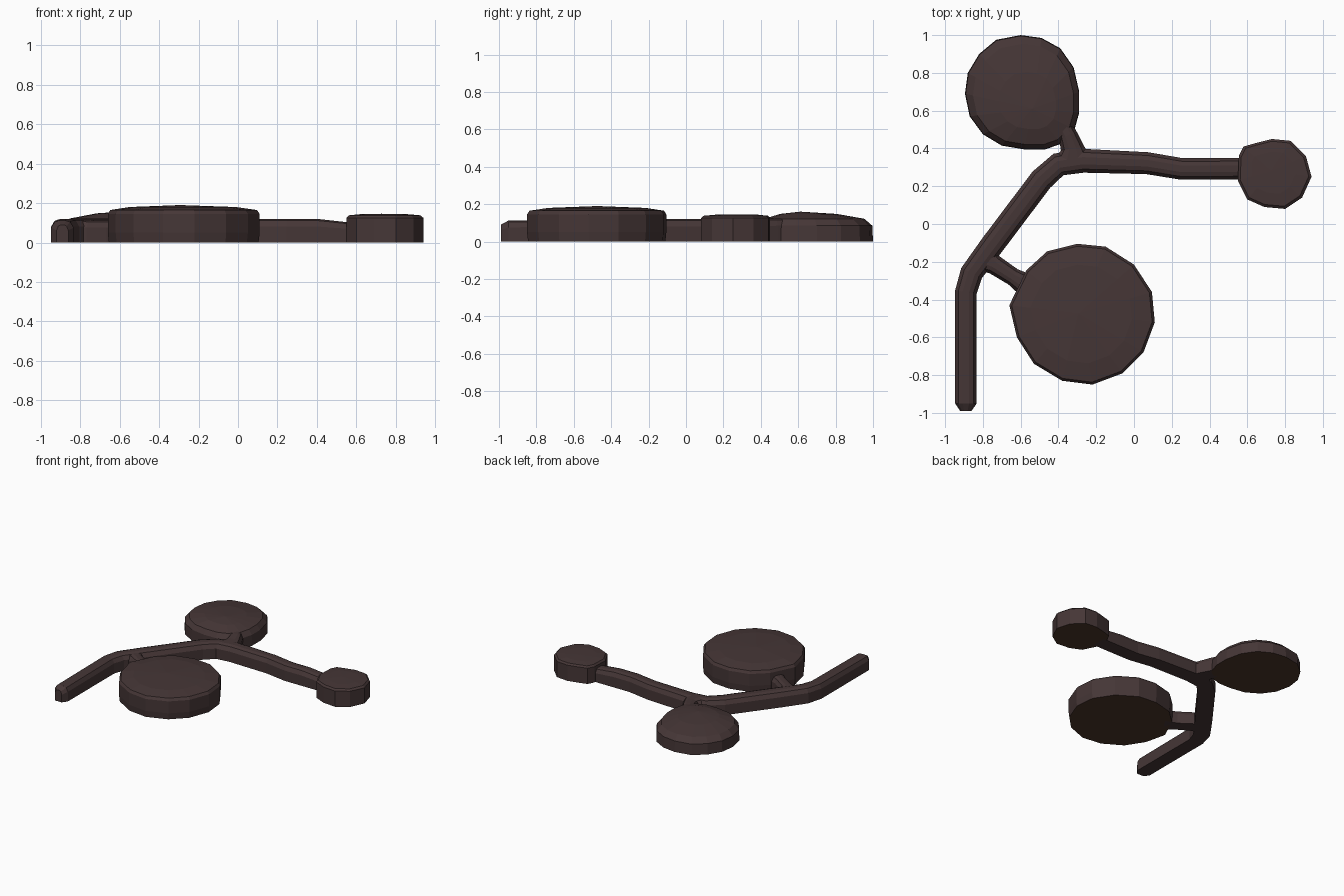
import bpy, bmesh
from mathutils import Vector

if "Cube" in bpy.data.objects:
    bpy.data.objects.remove(bpy.data.objects["Cube"])


def material(name, rgb):
    m = bpy.data.materials.new(name)
    m.diffuse_color = (*rgb, 1)
    m.use_nodes = True
    m.node_tree.nodes["Principled BSDF"].inputs["Base Color"].default_value = m.diffuse_color
    return m


BARK = material("dark bark", (0.06, 0.037, 0.037))
UNDER = material("brown underside", (0.072, 0.035, 0.021))


def finish(bm, name, mats):
    bmesh.ops.recalc_face_normals(bm, faces=bm.faces)
    for f in bm.faces:
        if len(mats) > 1 and f.normal.z < -0.9:
            f.material_index = 1
    me = bpy.data.meshes.new(name)
    bm.to_mesh(me)
    bm.free()
    for m in mats:
        me.materials.append(m)
    ob = bpy.data.objects.new(name, me)
    bpy.context.collection.objects.link(ob)
    return ob


def skin(bm, rings):
    for a, b in zip(rings, rings[1:]):
        n = len(a)
        for i in range(n):
            j = (i + 1) % n
            bm.faces.new((a[i], a[j], b[j], b[i]))


def pad(name, outline, levels, peak):
    """Faceted disc: outline scaled about its centre at each (scale, z) level."""
    bm = bmesh.new()
    pts = [Vector(p) for p in outline]
    c = sum(pts, Vector((0, 0))) / len(pts)
    tip = c + Vector(peak[:2])
    rings = []
    for s, z in levels:
        centre = c.lerp(tip, 1 - s)
        rings.append([bm.verts.new((*(centre + (p - c) * s), z)) for p in pts])
    skin(bm, rings)
    bm.faces.new(rings[0])
    top = bm.verts.new((*tip, peak[2]))
    r = rings[-1]
    for i in range(len(r)):
        bm.faces.new((r[i], r[(i + 1) % len(r)], top))
    return finish(bm, name, [BARK, UNDER])


# half-width fraction, height fraction of the flat-bottomed branch section
SECTION = [(-1, 0), (-1, .68), (-.7, .93), (-.3, 1), (.3, 1), (.7, .93), (1, .68), (1, 0)]


def branch(name, path):
    """Sweep the section along (x, y, half width, height) with mitred corners."""
    bm = bmesh.new()
    pts = [Vector(p[:2]) for p in path]
    rings = []
    for i, (x, y, w, h) in enumerate(path):
        d0 = (pts[i] - pts[max(i - 1, 0)]).normalized()
        d1 = (pts[min(i + 1, len(pts) - 1)] - pts[i]).normalized()
        t = (d0 + d1).normalized()
        d = d1 if d1.length else d0
        k = w / max(0.5, t.dot(d))
        n = Vector((t.y, -t.x))
        rings.append([bm.verts.new((x + n.x * u * k, y + n.y * u * k, v * h))
                      for u, v in SECTION])
    skin(bm, rings)
    bm.faces.new(rings[0])
    bm.faces.new(rings[-1])
    return finish(bm, name, [BARK])


# main branch and the two short stems
branch("main_branch", [
    (-.89, -.99, .03, .09), (-.89, -.95, .057, .112), (-.89, -.36, .057, .118),
    (-.86, -.26, .06, .12), (-.75, -.11, .063, .12), (-.49, .235, .063, .12),
    (-.40, .315, .06, .12), (-.27, .335, .063, .12), (.07, .322, .058, .12),
    (.25, .292, .057, .12), (.40, .292, .057, .12), (.58, .293, .057, .10)])
branch("front_stem", [
    (-.80, -.18, .08, .115), (-.74, -.215, .052, .113),
    (-.64, -.28, .047, .113), (-.56, -.33, .065, .113)])
branch("back_stem", [
    (-.325, .34, .10, .12), (-.325, .40, .062, .12),
    (-.35, .47, .05, .125), (-.40, .56, .05, .125)])

# large front pad
pad("front_pad", [
    (-.15, -.12), (0, -.215), (.095, -.36), (.11, -.52), (.05, -.68), (-.06, -.79),
    (-.22, -.85), (-.38, -.83), (-.53, -.74), (-.62, -.60), (-.66, -.43),
    (-.57, -.245), (-.46, -.145), (-.30, -.105)],
    [(.985, 0), (1, .05), (1, .145), (.965, .165), (.70, .18)], (-.03, 0, .19))

# domed back pad, highest towards its stem
pad("back_pad", [
    (-.60, 1.0), (-.49, .985), (-.39, .93), (-.32, .83), (-.29, .70), (-.29, .59),
    (-.315, .50), (-.385, .425), (-.47, .395), (-.58, .395), (-.70, .415),
    (-.80, .475), (-.87, .57), (-.895, .69), (-.88, .80), (-.82, .90), (-.73, .975)],
    [(1, 0), (.99, .085), (.88, .122), (.50, .148)], (.04, -.07, .16))

# small right pad
pad("right_pad", [
    (.65, .43), (.73, .45), (.83, .44), (.91, .36), (.94, .25), (.89, .14),
    (.80, .08), (.69, .09), (.60, .13), (.55, .23), (.555, .36), (.58, .41)],
    [(1, 0), (1, .125), (.93, .138), (.60, .144)], (0, 0, .146))
